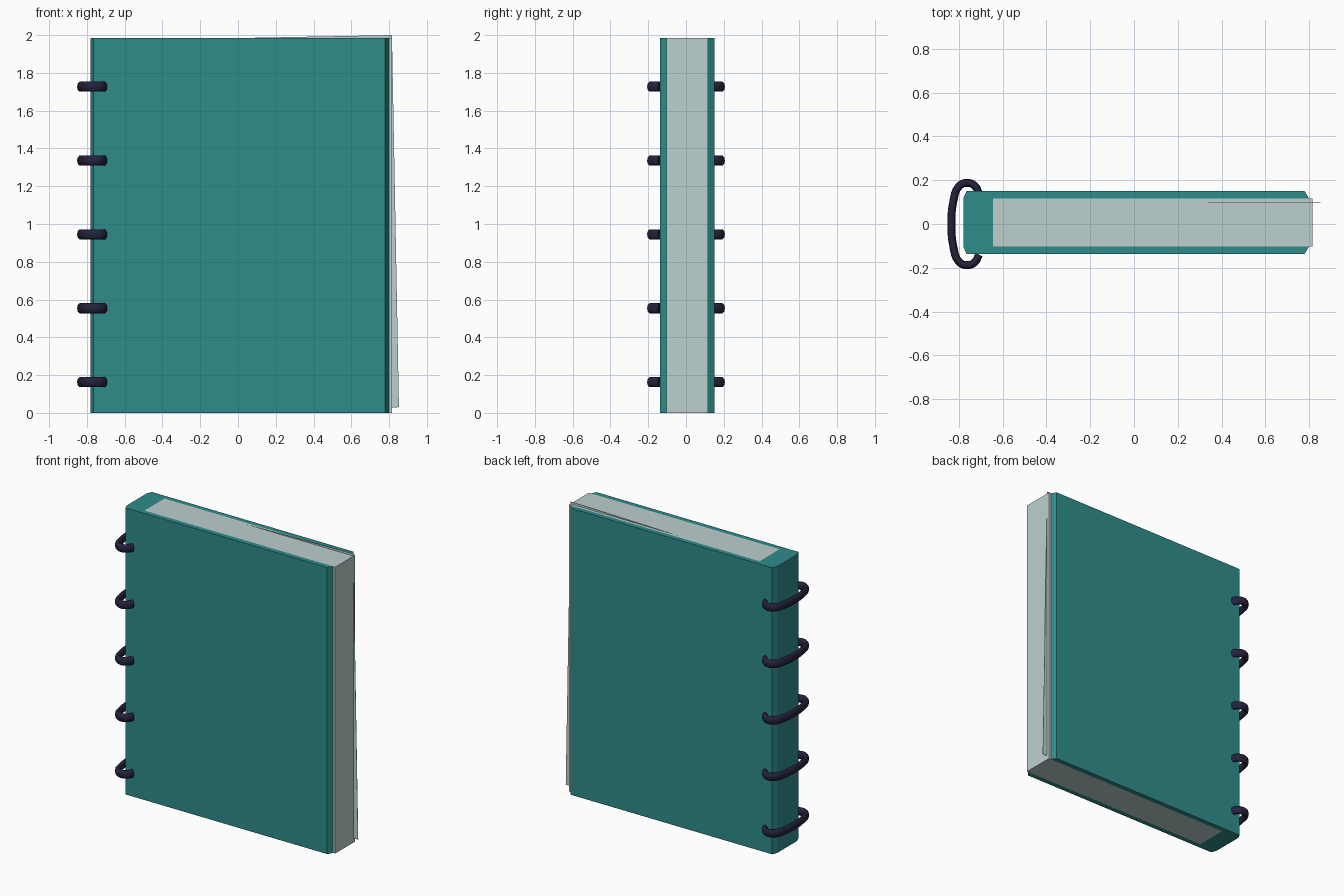
import bpy
import bmesh

cube = bpy.data.objects.get("Cube")
if cube:
    bpy.data.objects.remove(cube, do_unlink=True)


def material(name, rgb):
    m = bpy.data.materials.new(name)
    m.use_nodes = True
    m.diffuse_color = (*rgb, 1)
    m.node_tree.nodes["Principled BSDF"].inputs["Base Color"].default_value = (*rgb, 1)
    return m


teal = material("teal cover", (0.028, 0.265, 0.26))
paper = material("pale paper", (0.50, 0.63, 0.62))
navy = material("dark navy", (0.018, 0.016, 0.045))

HEIGHT = 1.984
FRONT, BACK = -0.137, 0.151      # outer faces of the cover
INNER_FRONT, INNER_BACK = -0.102, 0.117
SPINE = -0.645                   # inner face of the spine


def link(name, data, mat):
    data.materials.append(mat)
    obj = bpy.data.objects.new(name, data)
    bpy.context.collection.objects.link(obj)
    return obj


def extrude(name, profile, offset, mat):
    """Prism from a closed profile, pushed along the offset vector."""
    bm = bmesh.new()
    face = bm.faces.new([bm.verts.new(p) for p in profile])
    result = bmesh.ops.extrude_face_region(bm, geom=[face])
    top = [g for g in result["geom"] if isinstance(g, bmesh.types.BMVert)]
    bmesh.ops.translate(bm, verts=top, vec=offset)
    bmesh.ops.recalc_face_normals(bm, faces=bm.faces)
    mesh = bpy.data.meshes.new(name)
    bm.to_mesh(mesh)
    bm.free()
    return link(name, mesh, mat)


# Cover: C-shaped section with bevelled outer corners
cover = [(0.80, INNER_FRONT), (SPINE, INNER_FRONT), (SPINE, INNER_BACK),
         (0.80, INNER_BACK), (0.779, BACK), (-0.765, BACK), (-0.78, INNER_BACK),
         (-0.78, INNER_FRONT), (-0.765, FRONT), (0.779, FRONT)]
extrude("cover", [(x, y, 0) for x, y in cover], (0, 0, HEIGHT), teal)

# Page block filling the cover
pages = [(SPINE, INNER_FRONT), (0.816, INNER_FRONT),
         (0.816, INNER_BACK), (SPINE, INNER_BACK)]
extrude("page_block", [(x, y, 0) for x, y in pages], (0, 0, HEIGHT), paper)

# Loose sheet, slightly tilted and poking out of the pages
sheet = [(-0.63, 0.002), (0.852, 0.03), (0.815, 2.0), (-0.64, 1.972)]
extrude("loose_sheet", [(x, 0.097, z) for x, z in sheet], (0, 0.002, 0), paper)

# Binding rings: one half of the path, mirrored front to back
half = [(-0.708, 0.14), (-0.728, 0.175), (-0.765, 0.188),
        (-0.80, 0.172), (-0.826, 0.10)]
path = half + [(-0.834, 0)] + [(x, -y) for x, y in reversed(half)]
for i in range(5):
    curve = bpy.data.curves.new("binding_ring", "CURVE")
    curve.dimensions = "3D"
    curve.bevel_depth = 0.018
    curve.bevel_resolution = 3
    curve.resolution_u = 4
    curve.use_fill_caps = True
    spline = curve.splines.new("BEZIER")
    spline.bezier_points.add(len(path) - 1)
    for point, (x, y) in zip(spline.bezier_points, path):
        point.co = (x, y, 0)
        point.handle_left_type = point.handle_right_type = "AUTO"
    spline.use_smooth = True
    ring = link(f"binding_ring_{i + 1}", curve, navy)
    ring.location.z = 0.163 + 0.391 * i
    ring.scale.z = 1.55          # wire is taller than it is thick
